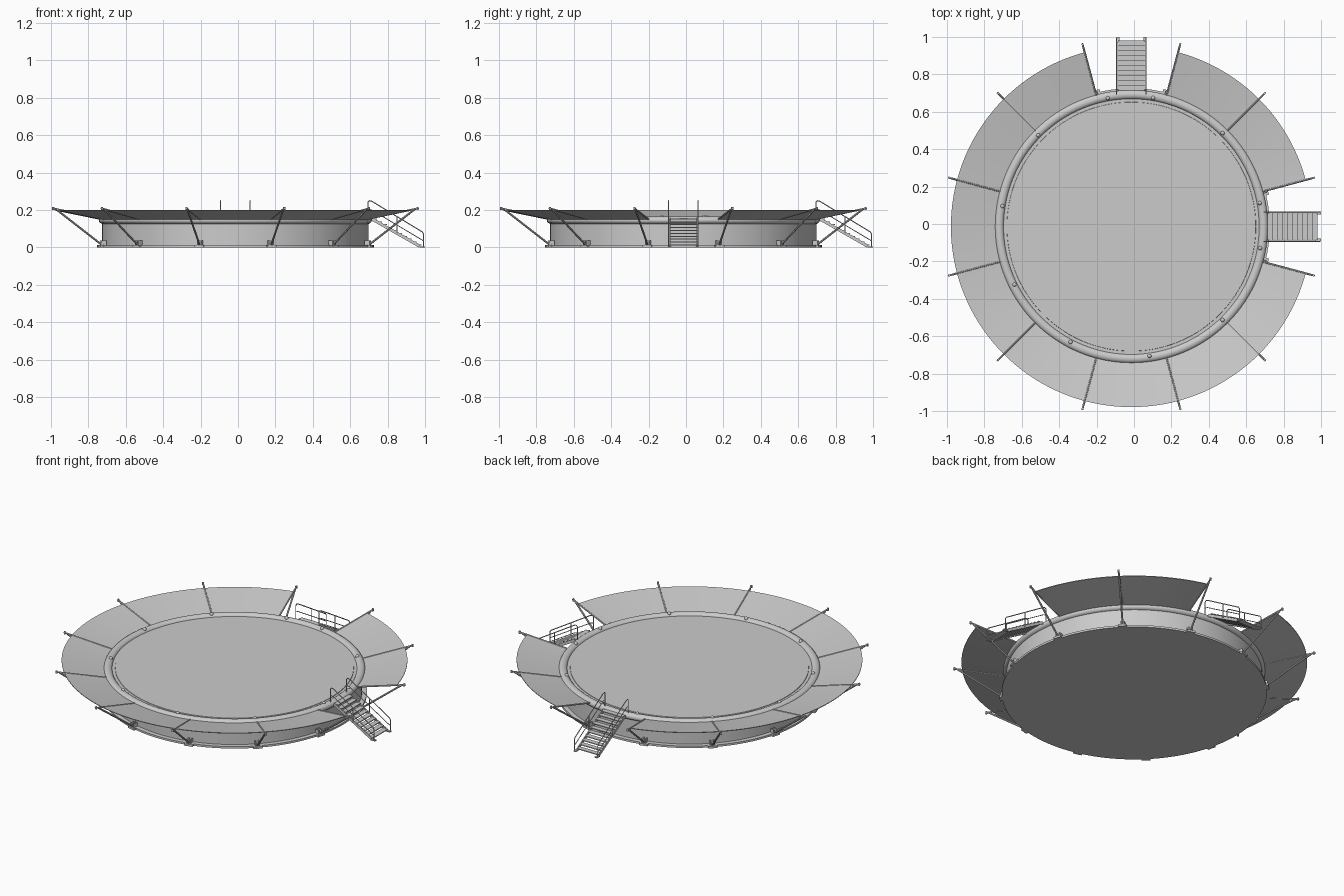
import bpy, bmesh, math
from mathutils import Vector, Matrix

if "Cube" in bpy.data.objects:
    bpy.data.objects.remove(bpy.data.objects["Cube"])

C = Vector((-0.014, -0.014, 0))      # centre of the round tank


def polar(r, deg, z):
    a = math.radians(deg)
    return C + Vector((r * math.cos(a), r * math.sin(a), z))


def finish(bm, name, smooth=True):
    me = bpy.data.meshes.new(name)
    bm.to_mesh(me)
    bm.free()
    ob = bpy.data.objects.new(name, me)
    bpy.context.collection.objects.link(ob)
    if smooth:
        bpy.ops.object.select_all(action='DESELECT')
        ob.select_set(True)
        bpy.context.view_layer.objects.active = ob
        bpy.ops.object.shade_smooth_by_angle(angle=math.radians(35))
    return ob


def lathe(name, profile, start=0, end=360, n=128):
    """Sweep an (r, z) profile round the tank centre."""
    bm = bmesh.new()
    rings = [[bm.verts.new(polar(r, start + (end - start) * i / n, z)) for r, z in profile]
             for i in range(n + 1)]
    for a, b in zip(rings, rings[1:]):
        for k in range(len(profile) - 1):
            bm.faces.new((a[k], b[k], b[k + 1], a[k + 1]))
    bmesh.ops.remove_doubles(bm, verts=bm.verts, dist=1e-5)
    bmesh.ops.dissolve_degenerate(bm, dist=1e-6, edges=bm.edges)
    bmesh.ops.recalc_face_normals(bm, faces=bm.faces)
    return finish(bm, name)


def tube(bm, points, r, n=8):
    """Straight round bars along a list of points."""
    for a, b in zip(points, points[1:]):
        a, b = Vector(a), Vector(b)
        d = b - a
        m = Matrix.Translation((a + b) / 2) @ d.to_track_quat('Z', 'Y').to_matrix().to_4x4()
        bmesh.ops.create_cone(bm, cap_ends=True, segments=n, radius1=r, radius2=r,
                              depth=d.length + r * 0.5, matrix=m)


def box(bm, centre, size, rot=Matrix.Identity(4)):
    bmesh.ops.create_cube(bm, size=1, matrix=Matrix.Translation(centre) @ rot
                          @ Matrix.Diagonal((*size, 1)))


# Tank wall with base flange and closed bottom
lathe("tank_wall", [(0, 0), (0.74, 0), (0.74, 0.012), (0.713, 0.012), (0.713, 0.145)])

# Flat top cover with a shallow edge step
lathe("top_cover", [(0, 0.153), (0.665, 0.153), (0.666, 0.150), (0.70, 0.150)])

# Rounded rim
lathe("rim", [(0.706 + 0.024 * math.cos(t * math.pi / 8), 0.145 + 0.02 * math.sin(t * math.pi / 8))
              for t in range(17)])

# Canopy sails, leaving two gaps for the stairs
for i, (a, b, n) in enumerate(((15, 75, 24), (105, 345, 96))):
    lathe(f"canopy_{i + 1}", [(0.725, 0.148), (0.965, 0.197), (0.965, 0.201),
                              (0.725, 0.152), (0.725, 0.148)], a, b, n)

# Canopy arms, struts and feet
arms, struts, feet = bmesh.new(), bmesh.new(), bmesh.new()
for k in range(12):
    a = 15 + 30 * k
    tube(arms, [polar(0.72, a, 0.150), polar(1.013, a, 0.209)], 0.005)
    tube(struts, [polar(0.745, a, 0.018), polar(0.99, a, 0.202)], 0.0055)
    rot = Matrix.Rotation(math.radians(a), 4, 'Z')
    box(feet, polar(0.732, a, 0.006), (0.045, 0.05, 0.012), rot)
    for s in (-0.01, 0.01):
        box(feet, polar(0.732, a, 0.02) + rot @ Vector((0, s, 0)), (0.03, 0.006, 0.032), rot)
    tube(arms, [polar(1.008, a, 0.202), polar(1.008, a, 0.214)], 0.006)
finish(arms, "canopy_arms")
finish(struts, "canopy_struts")
finish(feet, "strut_feet", False)

# Small knobs on the rim
bm = bmesh.new()
for a in (10.4, 45.7, 80.4, 100.4, 135.6, 171, -153.6, -117.8, -82, -45.7, -9.5):
    bmesh.ops.create_uvsphere(bm, u_segments=12, v_segments=8, radius=0.011,
                              matrix=Matrix.Translation(polar(0.698, a, 0.163)))
finish(bm, "rim_knobs")


# Stairs: local x runs outward, local y across
def stairs(name, turn):
    x0, x1, z0, half = 0.725, 1.0, 0.155, 0.072
    place = Matrix.Translation(C) @ Matrix.Rotation(math.radians(turn), 4, 'Z') \
        @ Matrix.Translation((0.014, 0, 0))
    steps, rails = bmesh.new(), bmesh.new()
    n = 10
    for i in range(n):
        f = (i + 0.5) / n
        box(steps, (x0 - 0.01 + (x1 - x0 - 0.01) * f, 0, z0 + 0.005 - z0 * f),
            (0.03, 2 * half, 0.005))
    slope = Vector((x1 - 0.02 - x0, 0, -z0 + 0.01))
    tilt = Matrix.Rotation(math.atan2(-slope.z, slope.x), 4, 'Y')
    for s in (-1, 1):
        box(steps, Vector((x0 - 0.01, s * half, z0 - 0.003)) + slope / 2,
            (slope.length, 0.006, 0.016), tilt)
        box(steps, (x1 - 0.015, s * half, 0.003), (0.03, 0.016, 0.006))
        y = s * (half + 0.007)
        tube(rails, [(0.695, y, 0.155), (0.695, y, 0.243), (0.702, y, 0.25), (0.715, y, 0.247),
                     (0.985, y, 0.083), (0.992, y, 0.072), (0.992, y, 0.004)], 0.0028, 6)
        tube(rails, [(0.695, y, 0.205), (0.715, y, 0.2), (0.992, y, 0.035)], 0.0022, 6)
        tube(rails, [(0.85, y, 0.165), (0.85, y, 0.075)], 0.0025, 6)
    for bm, part in ((steps, "steps"), (rails, "handrails")):
        bm.transform(place)
        finish(bm, f"{name}_{part}", part == "handrails")


stairs("right_stair", 0)
stairs("back_stair", 90)
